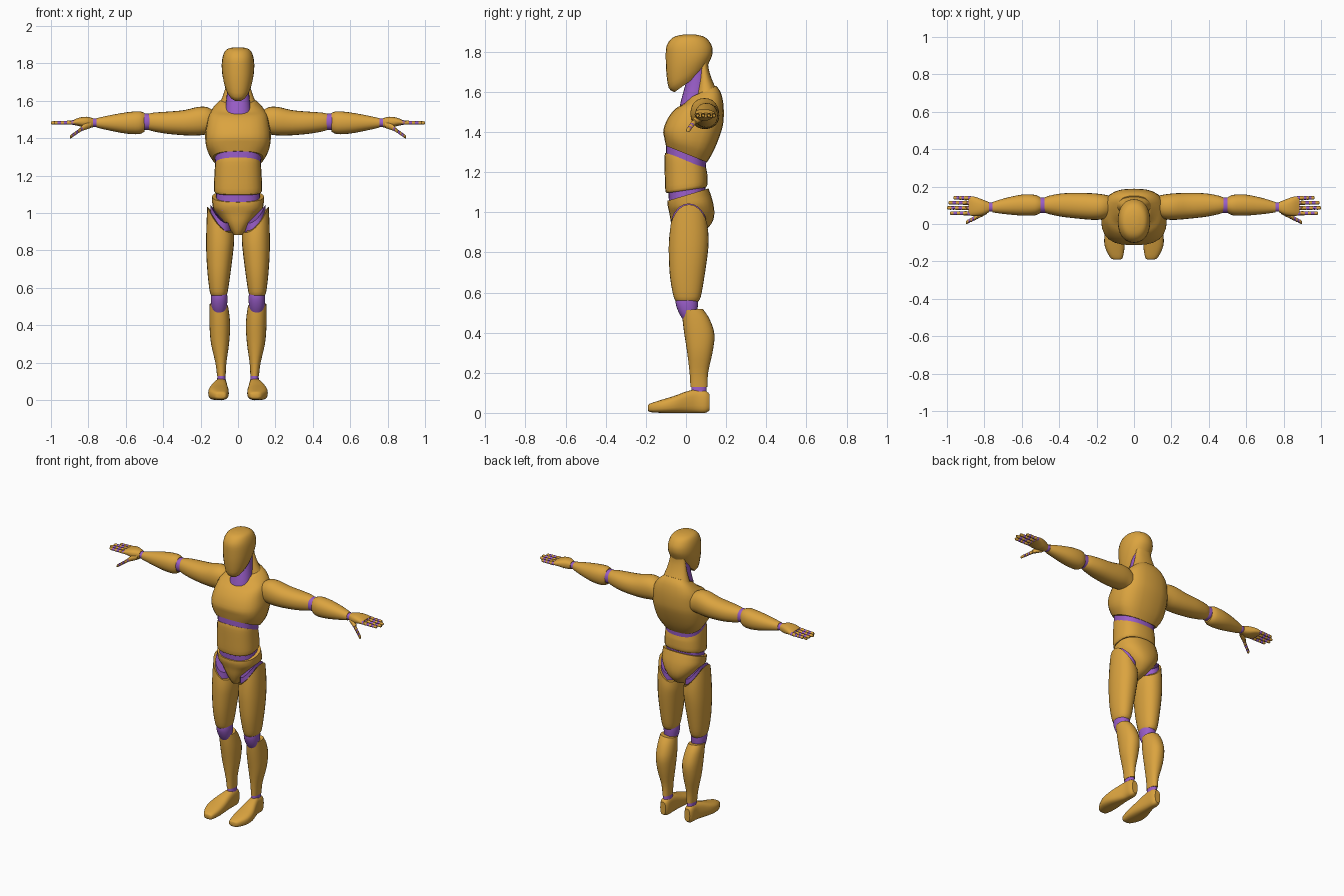
import bpy, bmesh, math


def material(name, rgb):
    m = bpy.data.materials.new(name)
    m.diffuse_color = (*rgb, 1)
    return m


GOLD = material("warm_gold", (0.71, 0.37, 0.05))
PURPLE = material("joint_purple", (0.32, 0.11, 0.58))


def spline(rings, steps):
    """Catmull-Rom resampling of ring parameters."""
    out = []
    for i in range(len(rings) - 1):
        p0, p1 = rings[max(i - 1, 0)], rings[i]
        p2, p3 = rings[i + 1], rings[min(i + 2, len(rings) - 1)]
        for k in range(steps):
            t = k / steps
            out.append([0.5 * (2 * b + (c - a) * t + (2 * a - 5 * b + 4 * c - d) * t * t
                               + (3 * b - a - 3 * c + d) * t ** 3)
                        for a, b, c, d in zip(p0, p1, p2, p3)])
    return out + [rings[-1]]


def loft(name, mat, axis, rings, side=1, n=24, power=2.2, steps=3):
    """Ring: position, a_min, a_max, b_min, b_max [, tilt_a, tilt_b, bow_b]."""
    rings = [list(r) + [0] * (8 - len(r)) for r in rings]
    bm = bmesh.new()
    loops = []
    for p, a0, a1, b0, b1, ta, tb, bow in spline(rings, steps):
        loop = []
        for k in range(n):
            t = 2 * math.pi * k / n
            c, s = math.cos(t), math.sin(t)
            u = math.copysign(abs(c) ** (2 / power), c)
            v = math.copysign(abs(s) ** (2 / power), s)
            da, db = u * (a1 - a0) / 2, v * (b1 - b0) / 2
            a, b = (a0 + a1) / 2 + da, (b0 + b1) / 2 + db
            q = p + ta * da + tb * db + bow * v * v
            x, y, z = {'x': (q, a, b), 'y': (a, q, b), 'z': (a, b, q)}[axis]
            loop.append(bm.verts.new((side * x, y, z)))
        loops.append(loop)
    for l0, l1 in zip(loops, loops[1:]):
        for k in range(n):
            j = (k + 1) % n
            bm.faces.new((l0[k], l0[j], l1[j], l1[k]))
    bm.faces.new(loops[0])
    bm.faces.new(loops[-1])
    bmesh.ops.recalc_face_normals(bm, faces=bm.faces)
    me = bpy.data.meshes.new(name)
    bm.to_mesh(me)
    bm.free()
    me.materials.append(mat)
    ob = bpy.data.objects.new(name, me)
    bpy.context.collection.objects.link(ob)
    return ob


def body(name, mat, rings, **kw):
    """Symmetric upright loft; ring: z, half_width, y_min, y_max [, tilt_y, bow]."""
    full = [(r[0], -r[1], r[1], r[2], r[3], 0, *r[4:]) for r in rings]
    return loft(name, mat, 'z', full, **kw)


# Head and neck
body("head", GOLD, [
    (1.655, .050, -.058, .100, .72), (1.680, .068, -.086, .112, .60),
    (1.730, .082, -.098, .124, .32), (1.780, .087, -.101, .132, .1),
    (1.825, .084, -.098, .130), (1.860, .073, -.078, .110),
    (1.878, .055, -.050, .082), (1.886, .022, -.010, .045)])
body("neck", PURPLE, [(1.50, .074, -.038, .10), (1.56, .068, -.024, .10),
                      (1.63, .060, -.005, .11), (1.72, .055, .015, .11)])
body("nape", GOLD, [(1.48, .145, .03, .186), (1.55, .120, .04, .180),
                    (1.60, .092, .05, .158), (1.66, .070, .06, .130),
                    (1.72, .056, .065, .112), (1.77, .05, .06, .110)])

# Trunk
body("chest", GOLD, [
    (1.290, .135, -.100, .105, -.40), (1.340, .166, -.108, .140, -.24),
    (1.410, .176, -.113, .178), (1.470, .169, -.090, .188),
    (1.530, .155, -.050, .186, .10), (1.570, .122, -.012, .172, .32),
    (1.600, .085, .015, .150, .45)], power=2.7)
body("waist_joint", PURPLE, [(1.21, .119, -.100, .098, -.35),
                             (1.31, .126, -.099, .102, -.4)], power=2.5)
body("belly", GOLD, [(1.110, .122, -.094, .100, .15), (1.125, .129, -.103, .107, .15),
                     (1.190, .127, -.106, .106), (1.240, .124, -.107, .103, -.3),
                     (1.262, .122, -.103, .099, -.35)], power=2.5)
body("pelvis_joint", PURPLE, [(1.03, .120, -.083, .098, .25),
                              (1.13, .116, -.088, .096, .2)], power=2.5)
body("pelvis", GOLD, [
    (.882, .022, -.045, .030), (.905, .040, -.060, .088), (.945, .073, -.074, .128),
    (.990, .108, -.082, .141), (1.030, .134, -.088, .136, .12),
    (1.065, .138, -.092, .122, .25), (1.088, .139, -.091, .112, .3)], power=2.3)

for side, label in ((1, "left"), (-1, "right")):
    def limb(name, mat, axis, rings, **kw):
        loft(f"{label}_{name}", mat, axis, rings, side=side, **kw)

    # Leg
    limb("hip_joint", PURPLE, 'z', [(.900, .034, .152, -.074, .100, .9, 0, -.04),
                                    (1.000, .036, .146, -.072, .100, .8, 0, -.04)])
    limb("thigh", GOLD, 'z', [
        (.555, .064, .140, -.048, .060), (.580, .055, .151, -.062, .074),
        (.680, .040, .163, -.080, .092), (.800, .025, .170, -.086, .109),
        (.890, .021, .169, -.084, .113, .5, 0, -.02),
        (.972, .022, .164, -.078, .108, .95, 0, -.05)])
    limb("knee_joint", PURPLE, 'z', [
        (.460, .070, .130, -.012, .055), (.500, .060, .142, -.036, .056),
        (.550, .056, .145, -.052, .060), (.600, .066, .138, -.045, .058)])
    limb("shin", GOLD, 'z', [
        (.130, .066, .112, .022, .108), (.200, .062, .121, .018, .110),
        (.300, .048, .144, .006, .132), (.390, .042, .152, -.008, .142),
        (.460, .046, .153, -.016, .118, .1, .1),
        (.510, .054, .151, -.020, .086, .1, .1)])
    limb("ankle_joint", PURPLE, 'z', [(.090, .064, .112, .025, .104),
                                      (.145, .068, .110, .028, .100)])
    limb("foot", GOLD, 'y', [
        (-.190, .072, .108, .014, .038), (-.178, .060, .128, .004, .047),
        (-.120, .050, .156, .000, .066), (-.060, .050, .157, .000, .084),
        (.000, .055, .138, .000, .106), (.050, .058, .122, .000, .117),
        (.095, .060, .119, .000, .112), (.116, .070, .109, .012, .095)], power=2.8)

    # Arm
    limb("upper_arm", GOLD, 'x', [
        (.125, .040, .150, 1.420, 1.545), (.165, .026, .158, 1.420, 1.566),
        (.215, .022, .164, 1.415, 1.567), (.290, .028, .166, 1.416, 1.550),
        (.380, .038, .164, 1.424, 1.542), (.450, .052, .152, 1.436, 1.537),
        (.482, .062, .140, 1.446, 1.530)])
    limb("elbow_joint", PURPLE, 'x', [
        (.455, .062, .138, 1.450, 1.526), (.488, .058, .143, 1.444, 1.532),
        (.530, .062, .140, 1.448, 1.528)])
    limb("forearm", GOLD, 'x', [
        (.500, .060, .142, 1.435, 1.535), (.530, .046, .156, 1.422, 1.544),
        (.600, .045, .157, 1.425, 1.538), (.690, .053, .138, 1.442, 1.522),
        (.756, .062, .117, 1.457, 1.507)])
    limb("wrist_joint", PURPLE, 'x', [(.740, .066, .114, 1.461, 1.505),
                                      (.790, .066, .114, 1.461, 1.505)])

    # Hand
    limb("palm", GOLD, 'x', [
        (.774, .064, .116, 1.459, 1.507), (.810, .047, .131, 1.456, 1.515),
        (.850, .043, .145, 1.465, 1.510), (.884, .046, .149, 1.472, 1.496)], power=2.5)

    def finger(name, start, end, r):
        """Three shells linked by small joints along a straight line."""
        def piece(part, mat, t0, t1, scale):
            rings = []
            for k, f in ((0, .75), (.3, 1), (.75, .95), (1, .65)):
                t = t0 + (t1 - t0) * k
                x, y, z = (a + (b - a) * t for a, b in zip(start, end))
                q = r * scale * f * (1 - .2 * t)
                rings.append((x, y - q, y + q, z - q, z + q))
            limb(f"{name}_{part}", mat, 'x', rings, n=10, power=2, steps=1)
        for i, (t0, t1) in enumerate(((.06, .38), (.46, .68), (.76, 1))):
            piece(f"segment_{i + 1}", GOLD, t0, t1, 1)
            piece(f"joint_{i + 1}", PURPLE, t0 - .14, t0 + .1, .95)

    for name, y, tip in (("index", .057, .985), ("middle", .085, 1.0),
                         ("ring", .113, .993), ("little", .139, .965)):
        finger(f"{name}_finger", (.878, y, 1.484), (tip, y + .001, 1.482), .012)
    limb("thumb_base", GOLD, 'x', [(.785, .055, .095, 1.455, 1.490),
                                   (.815, .038, .075, 1.445, 1.482),
                                   (.840, .028, .052, 1.437, 1.462)], n=14)
    finger("thumb", (.833, .041, 1.452), (.898, .008, 1.406), .013)

# Smooth shading with crisp rims
for ob in bpy.context.scene.objects:
    ob.select_set(True)
    bpy.context.view_layer.objects.active = ob
bpy.ops.object.shade_smooth_by_angle(angle=math.radians(35))
